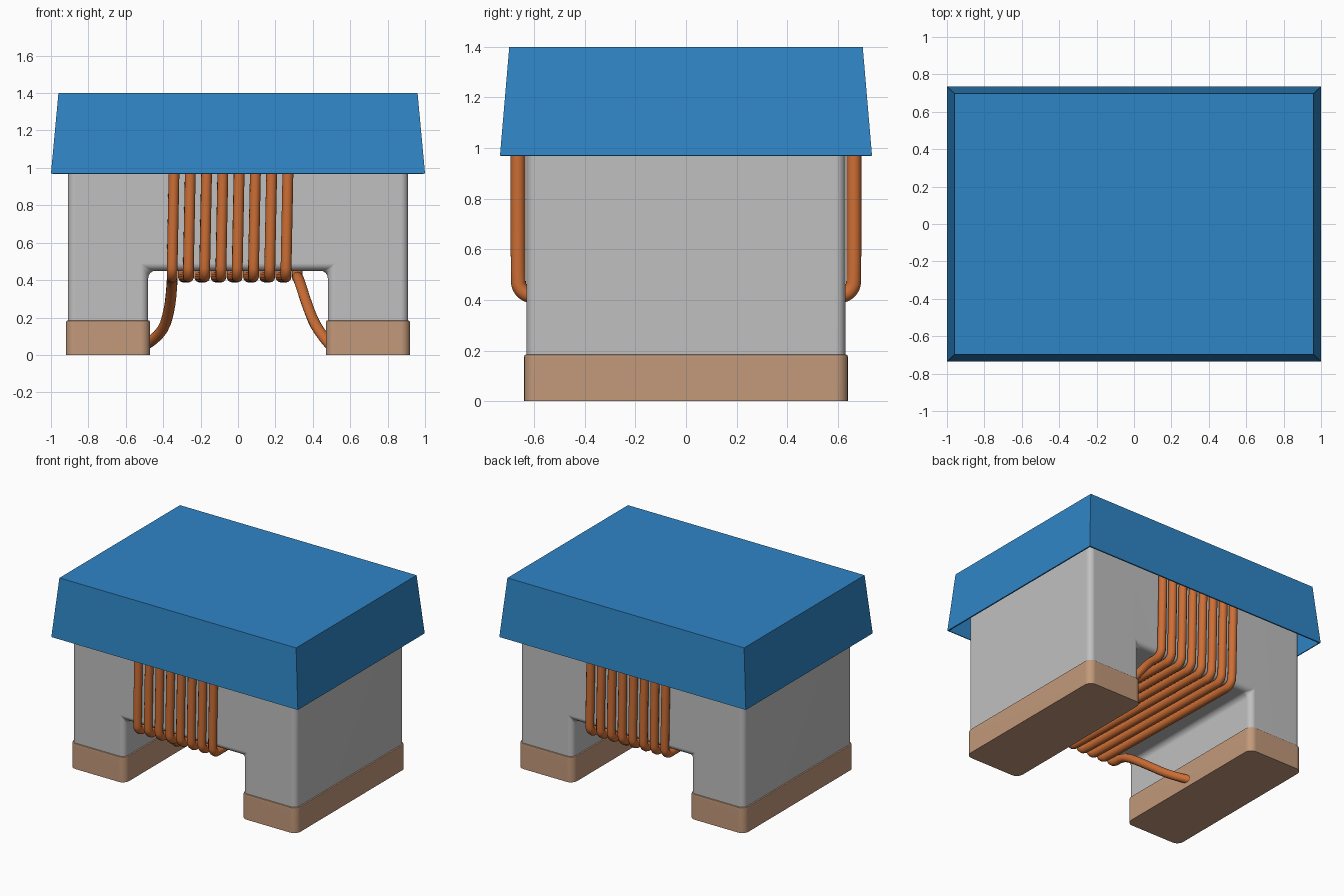
import bpy, bmesh, math
from mathutils import Vector

old = bpy.data.objects.get("Cube")
if old:
    bpy.data.objects.remove(old, do_unlink=True)


def material(name, rgb):
    m = bpy.data.materials.new(name)
    m.diffuse_color = (*rgb, 1)
    m.use_nodes = True
    bsdf = next(n for n in m.node_tree.nodes if n.type == 'BSDF_PRINCIPLED')
    bsdf.inputs["Base Color"].default_value = (*rgb, 1)
    return m


BLUE = material("blue plastic", (0.028, 0.235, 0.565))
GREY = material("grey ferrite", (0.527, 0.527, 0.527))
TAN = material("tan terminal", (0.539, 0.319, 0.195))
COPPER = material("copper wire", (0.61, 0.156, 0.035))


def add_mesh(name, bm, mat, smooth=True):
    bmesh.ops.recalc_face_normals(bm, faces=bm.faces[:])
    me = bpy.data.meshes.new(name)
    bm.to_mesh(me)
    bm.free()
    ob = bpy.data.objects.new(name, me)
    bpy.context.collection.objects.link(ob)
    me.materials.append(mat)
    if smooth:
        for p in me.polygons:
            p.use_smooth = True
        me.set_sharp_from_angle(angle=math.radians(40))
        wn = ob.modifiers.new("even shading", 'WEIGHTED_NORMAL')
        wn.keep_sharp = True
    return ob


def box(lo, hi):
    bm = bmesh.new()
    bmesh.ops.create_cube(bm, size=1)
    for v in bm.verts:
        v.co = Vector([(a + b) / 2 + c * (b - a) for a, b, c in zip(lo, hi, v.co)])
    return bm


def bevel(bm, edges, width, segments):
    bmesh.ops.bevel(bm, geom=edges, offset=width, segments=segments,
                    profile=0.5, affect='EDGES', clamp_overlap=True)


# Tapered cap, open underneath with thin walls
bm = box((-1, -0.735, 0.97), (1, 0.735, 1.4))
for v in bm.verts:
    if v.co.z > 1.2:
        v.co.x *= 0.96
        v.co.y *= 0.95
bmesh.ops.delete(bm, geom=[f for f in bm.faces if f.calc_center_median().z < 1],
                 context='FACES_ONLY')
cap = add_mesh("cap", bm, BLUE, smooth=False)
shell = cap.modifiers.new("wall", 'SOLIDIFY')
shell.thickness = 0.012
shell.offset = -1

# H-shaped core: half outline in x and z, mirrored, pushed along y, rounded edges
half = [(0.48, 0.45), (0.48, 0.01), (0.91, 0.01), (0.91, 1.37), (0.48, 1.37), (0.48, 1.25)]
outline = half + [(-x, z) for x, z in reversed(half)]
bm = bmesh.new()
face = bm.faces.new([bm.verts.new((x, -0.63, z)) for x, z in outline])
ext = bmesh.ops.extrude_face_region(bm, geom=[face])
for g in ext["geom"]:
    if isinstance(g, bmesh.types.BMVert):
        g.co.y = 0.63
bmesh.ops.recalc_face_normals(bm, faces=bm.faces[:])
bevel(bm, bm.edges[:], 0.04, 4)
add_mesh("core", bm, GREY)

# Terminal shoes under both legs
for side, name in ((1, "left_terminal"), (-1, "right_terminal")):
    x0, x1 = sorted((0.47 * side, 0.92 * side))
    bm = box((x0, -0.64, 0), (x1, 0.64, 0.185))
    bevel(bm, [e for e in bm.edges
               if abs(e.verts[0].co.z - e.verts[1].co.z) > 0.1], 0.05, 5)
    bevel(bm, [e for e in bm.edges if all(v.co.z > 0.18 for v in e.verts)], 0.01, 2)
    add_mesh(name, bm, TAN)

# Winding: eight rounded-rectangle turns with a lead at each end
R, PITCH, X0 = 0.06, 0.087, -0.352
corners = [(-0.604, 0.475, 0.0), (-0.604, 1.225, 0.015),
           (0.604, 1.225, 0.045), (0.604, 0.475, 0.06)]
path = [(-0.51, 0.02, 0.045), (-0.41, -0.10, 0.10), (-0.365, -0.28, 0.24),
        (-0.352, -0.48, 0.39), (-0.352, -0.56, 0.415)]
for turn in range(8):
    for k, (cy, cz, dx) in enumerate(corners):
        for i in range(5):
            a = -math.pi / 2 * (1 + k + i / 4)
            path.append((X0 + turn * PITCH + dx,
                         cy + R * math.cos(a), cz + R * math.sin(a)))
path += [(0.32, 0.56, 0.415), (0.33, 0.48, 0.39), (0.375, 0.28, 0.25),
         (0.425, 0.10, 0.13), (0.50, -0.02, 0.045)]

cu = bpy.data.curves.new("winding", 'CURVE')
cu.dimensions = '3D'
cu.bevel_depth = 0.029
cu.bevel_resolution = 4
cu.use_fill_caps = True
sp = cu.splines.new('NURBS')
sp.points.add(len(path) - 1)
for p, co in zip(sp.points, path):
    p.co = (*co, 1)
sp.order_u = 3
sp.use_endpoint_u = True
sp.resolution_u = 4
sp.use_smooth = True
cu.materials.append(COPPER)
bpy.context.collection.objects.link(bpy.data.objects.new("winding", cu))
